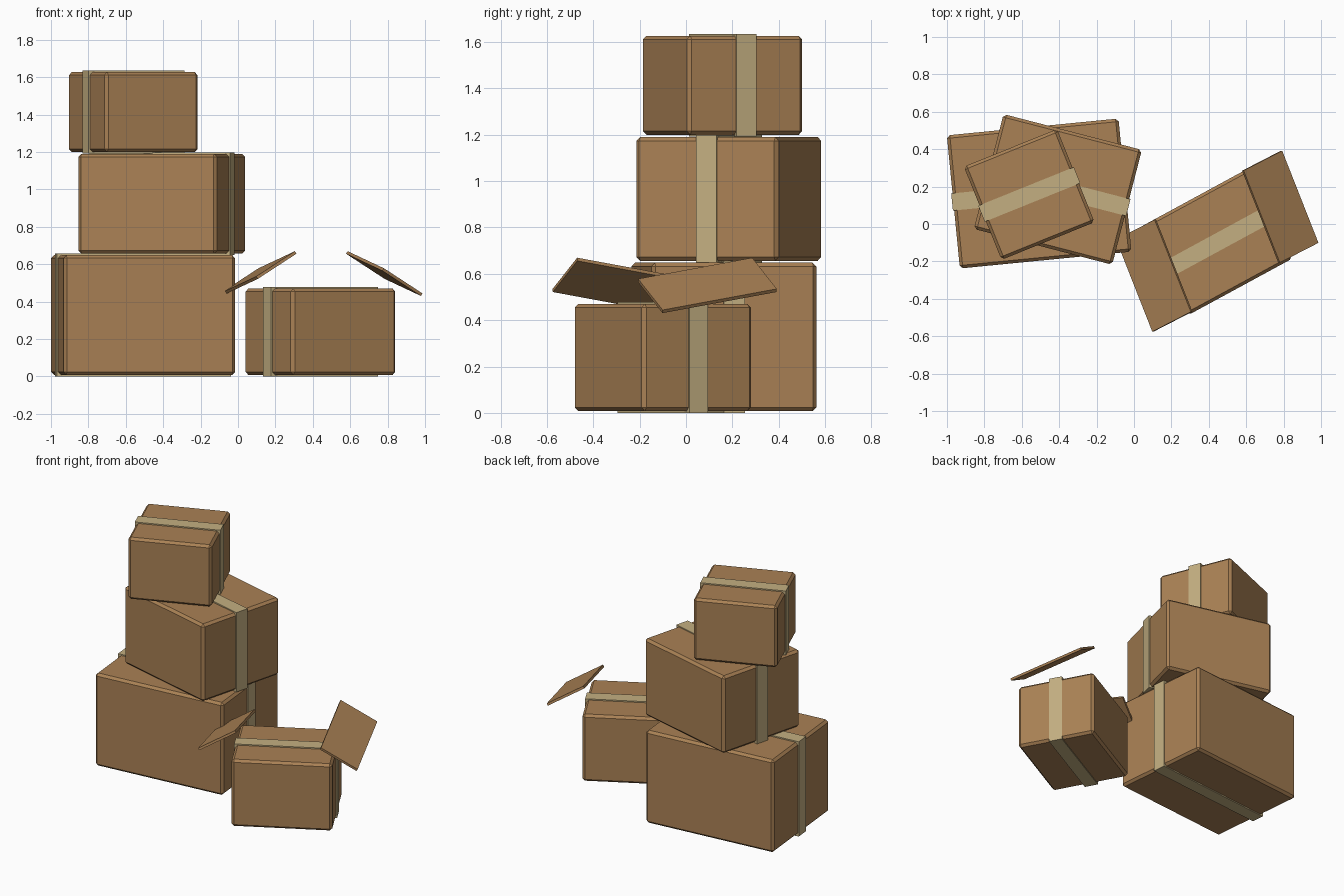
import bpy
import math
from mathutils import Matrix, Vector

if "Cube" in bpy.data.objects:
    bpy.data.objects.remove(bpy.data.objects["Cube"])


def material(name, rgb):
    m = bpy.data.materials.new(name)
    m.diffuse_color = (*rgb, 1)
    m.use_nodes = True
    m.node_tree.nodes["Principled BSDF"].inputs["Base Color"].default_value = m.diffuse_color
    return m


CARD = material("cardboard brown", (0.40, 0.22, 0.09))
TAPE = material("packing tape tan", (0.55, 0.43, 0.22))


def block(name, size, matrix, mat, bevel=0.0):
    """Cuboid with baked size, placed by a matrix, optionally chamfered."""
    bpy.ops.mesh.primitive_cube_add(size=1)
    ob = bpy.context.object
    ob.name = name
    ob.data.transform(Matrix.Diagonal((*size, 1)))
    ob.matrix_world = matrix
    ob.data.materials.append(mat)
    if bevel:
        mod = ob.modifiers.new("worn_edges", 'BEVEL')
        mod.width = bevel
        mod.segments = 1
    return ob


# Taped boxes: name, centre x, y, length, width, bottom, top, turn in degrees
BOXES = [
    ("bottom_box", -0.507, 0.163, 0.922, 0.715, 0.008, 0.648, 5.6),
    ("middle_box", -0.407, 0.185, 0.764, 0.634, 0.656, 1.190, -14.5),
    ("top_box", -0.560, 0.158, 0.537, 0.537, 1.200, 1.627, 22.0),
    ("open_box", 0.441, -0.100, 0.636, 0.536, 0.008, 0.470, 28.5),
]
for name, x, y, length, width, z0, z1, turn in BOXES:
    place = Matrix.Translation((x, y, (z0 + z1) / 2)) @ Matrix.Rotation(math.radians(turn), 4, 'Z')
    block(name, (length, width, z1 - z0), place, CARD, 0.016)
    # tape band running lengthwise round the box
    block(name + "_tape", (length + 0.014, 0.092, z1 - z0 + 0.016), place, TAPE)

# Two loose flaps, mirrored by a half turn about the open box
along = Vector((0.21, 0.108, -0.137)).normalized()
across = Vector((0.2, -0.49, -0.095))
across = (across - along * across.dot(along)).normalized()
normal = along.cross(across)
tilt = Matrix((along, across, normal)).transposed().to_4x4()
for name, turn in (("right_flap", 0), ("left_flap", math.pi)):
    place = (Matrix.Translation((0.445, -0.092, 0)) @ Matrix.Rotation(turn, 4, 'Z')
             @ Matrix.Translation((0.337, 0.184, 0.550)) @ tilt)
    block(name, (0.268, 0.537, 0.016), place, CARD)
